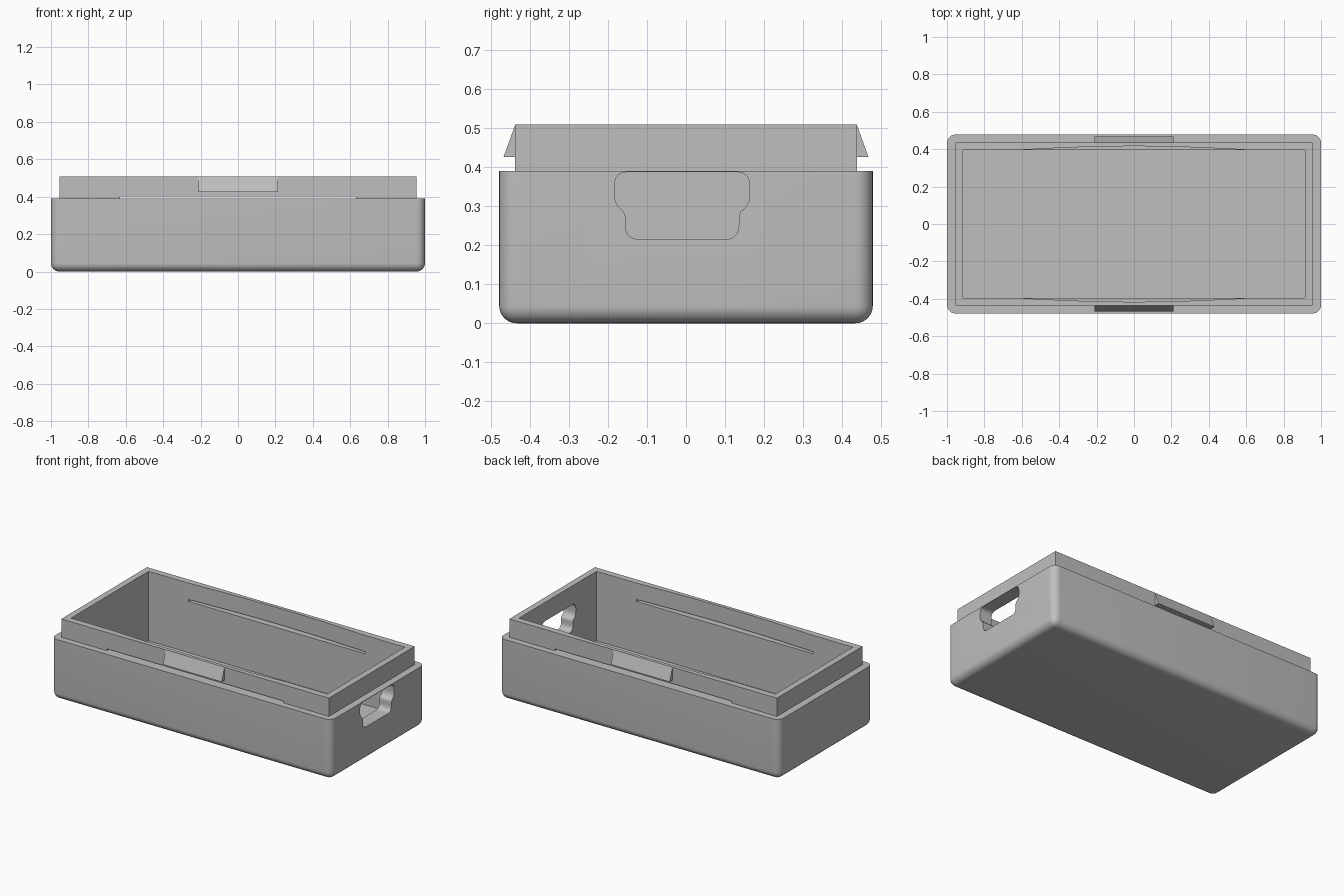
import bpy
import bmesh
import math
from mathutils import Vector

if "Cube" in bpy.data.objects:
    bpy.data.objects.remove(bpy.data.objects["Cube"], do_unlink=True)

GREY = (0.52, 0.52, 0.52, 1)
grey = bpy.data.materials.new("grey_plastic")
grey.use_nodes = True
grey.diffuse_color = GREY
grey.node_tree.nodes["Principled BSDF"].inputs["Base Color"].default_value = GREY

BODY_X, BODY_Y, LEDGE = 1.0, 0.478, 0.39
LIP_X, LIP_Y, TOP = 0.955, 0.437, 0.508
CAV_X, CAV_Y, FLOOR = 0.915, 0.395, 0.06


def add_object(name, bm):
    bmesh.ops.recalc_face_normals(bm, faces=bm.faces)
    mesh = bpy.data.meshes.new(name)
    bm.to_mesh(mesh)
    bm.free()
    mesh.materials.append(grey)
    obj = bpy.data.objects.new(name, mesh)
    bpy.context.collection.objects.link(obj)
    return obj


def prism(name, points, start, end):
    """Extrude a closed 3D outline from offset start to offset end."""
    bm = bmesh.new()
    rings = [[bm.verts.new(Vector(p) + Vector(d)) for p in points] for d in (start, end)]
    bm.faces.new(rings[0])
    bm.faces.new(rings[1])
    n = len(points)
    for i in range(n):
        j = (i + 1) % n
        bm.faces.new((rings[0][i], rings[0][j], rings[1][j], rings[1][i]))
    return add_object(name, bm)


def block(name, x, y, low, high):
    outline = [(-x, -y, 0), (x, -y, 0), (x, y, 0), (-x, y, 0)]
    return prism(name, outline, (0, 0, low), (0, 0, high))


def cut(obj, cutter):
    """Subtract the cutter, keep the result and delete the cutter."""
    cutter.hide_render = True
    mod = obj.modifiers.new("cut", 'BOOLEAN')
    mod.operation = 'DIFFERENCE'
    mod.solver = 'EXACT'
    mod.object = cutter
    bpy.context.view_layer.update()
    result = bpy.data.meshes.new_from_object(
        obj.evaluated_get(bpy.context.evaluated_depsgraph_get()))
    obj.modifiers.clear()
    obj.data = result
    bpy.data.objects.remove(cutter, do_unlink=True)


def rounded(corners, steps=6):
    """Round each (a, b, radius) corner of a closed 2D outline."""
    out = []
    for i, (a, b, r) in enumerate(corners):
        c = Vector((a, b))
        before = Vector(corners[i - 1][:2]) - c
        after = Vector(corners[(i + 1) % len(corners)][:2]) - c
        p, q = c + before.normalized() * r, c + after.normalized() * r
        for k in range(steps + 1):
            t = k / steps
            out.append(p * (1 - t) ** 2 + c * 2 * t * (1 - t) + q * t * t)
    return out


# Tray body: box rounded everywhere but along its top edge
body = block("tray_body", BODY_X, BODY_Y, 0, LEDGE)
bm = bmesh.new()
bm.from_mesh(body.data)
edges = [e for e in bm.edges if min(v.co.z for v in e.verts) < 0.01]
bmesh.ops.bevel(bm, geom=edges, offset=0.045, segments=8, profile=0.5, affect='EDGES')
bm.to_mesh(body.data)
bm.free()
cut(body, block("cavity_cutter", CAV_X, CAV_Y, FLOOR, 1))

# Stepped opening through one end wall
half = [(0.173, 0.387, 0.035), (0.173, 0.302, 0.026),
        (0.145, 0.284, 0.014), (0.145, 0.215, 0.036)]
outline = half + [(-y, z, r) for y, z, r in reversed(half)]
opening = [(0, p.x - 0.01, p.y) for p in rounded(outline)]
cut(body, prism("opening_cutter", opening, (0.85, 0, 0), (1.1, 0, 0)))

# Raised lip, its long walls thinned towards the middle
lip = block("lip", LIP_X, LIP_Y, LEDGE, TOP)
STEPS, SPAN, BOW = 16, 0.63, 0.021
bow = []
for i in range(STEPS + 1):
    x = SPAN * (2 * i / STEPS - 1)
    bow.append((x, CAV_Y + BOW * math.cos(x / SPAN * math.pi / 2), 0))
side = [(-CAV_X, CAV_Y, 0)] + bow + [(CAV_X, CAV_Y, 0)]
hollow = side + [(-x, -y, 0) for x, y, z in side]
cut(lip, prism("lip_cutter", hollow, (0, 0, 0.3), (0, 0, 0.6)))

# Flex slot below each long lip wall
cut(lip, block("slot_cutter", SPAN, 0.6, 0.35, LEDGE + 0.012))

# Wedge shaped snap catches
for name, s in (("front_catch", -1), ("back_catch", 1)):
    wedge = [(0, s * (LIP_Y - 0.005), TOP), (0, s * LIP_Y, TOP),
             (0, s * 0.467, 0.425), (0, s * (LIP_Y - 0.005), 0.425)]
    prism(name, wedge, (-0.21, 0, 0), (0.21, 0, 0))

# Smooth the rounded parts and keep the edges crisp
for obj in (body, lip):
    bpy.ops.object.select_all(action='DESELECT')
    obj.select_set(True)
    bpy.context.view_layer.objects.active = obj
    bpy.ops.object.shade_smooth_by_angle(angle=math.radians(30))
